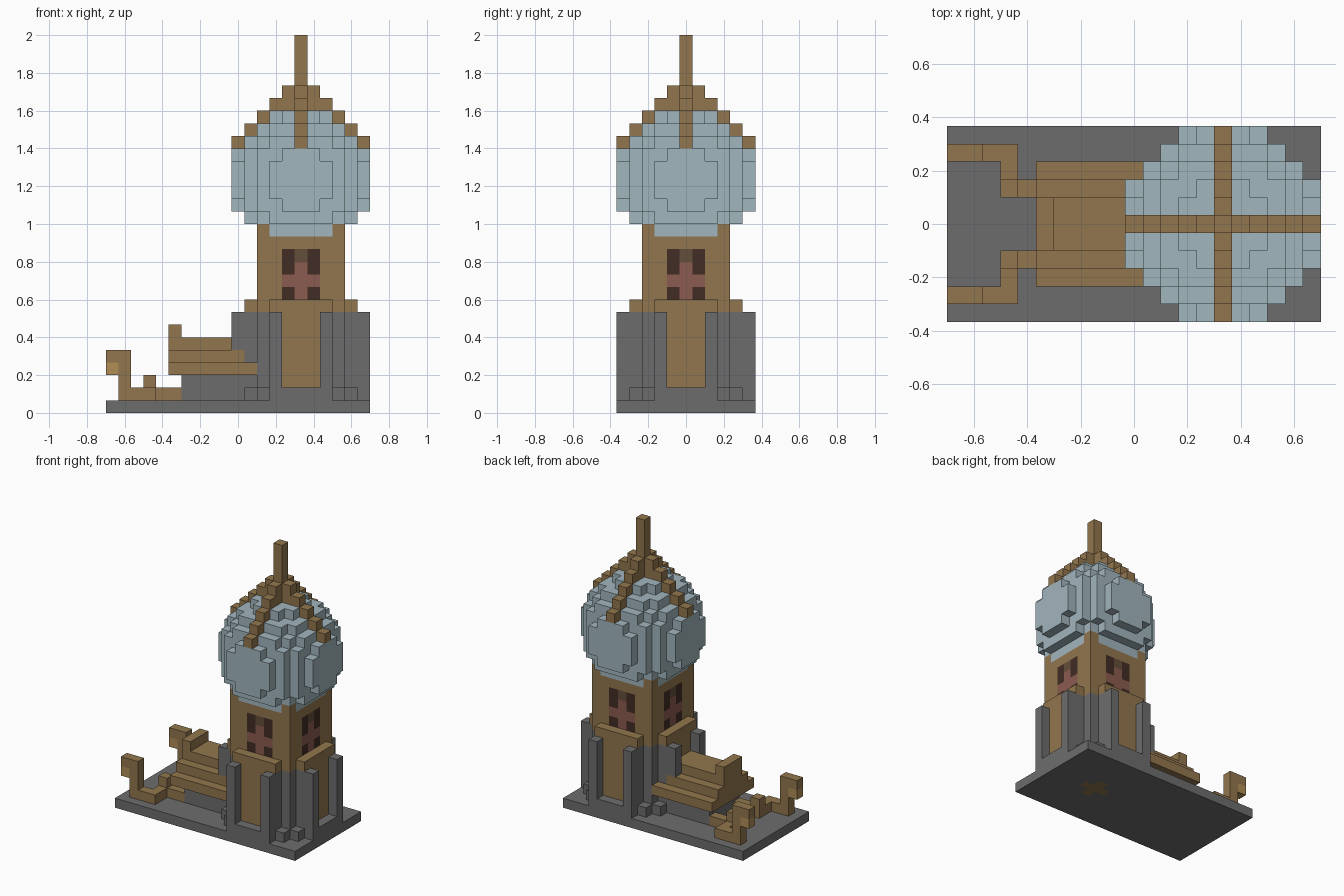
import bpy
import bmesh
from mathutils import Vector

if "Cube" in bpy.data.objects:
    bpy.data.objects.remove(bpy.data.objects["Cube"], do_unlink=True)

UNIT = 1 / 15          # edge of one block
CX, CY = 15, 5         # tower axis, in blocks
DOME_Z = 18            # dome centre layer

COLOURS = {
    "stone_grey": (0.152, 0.152, 0.152),
    "timber_brown": (0.285, 0.180, 0.075),
    "dome_blue": (0.355, 0.465, 0.51),
    "window_dark": (0.054, 0.026, 0.018),
    "window_rose": (0.258, 0.105, 0.08),
    "lintel_brown": (0.127, 0.076, 0.042),
    "lantern_gold": (0.434, 0.266, 0.091),
}
STONE, TIMBER, BLUE, DARK, ROSE, LINTEL, GOLD = range(len(COLOURS))

materials = []
for label, rgb in COLOURS.items():
    mat = bpy.data.materials.new(label)
    mat.use_nodes = True
    mat.diffuse_color = (*rgb, 1)
    bsdf = mat.node_tree.nodes["Principled BSDF"]
    bsdf.inputs["Base Color"].default_value = (*rgb, 1)
    bsdf.inputs["Roughness"].default_value = 0.9
    materials.append(mat)

grid = {}              # block position -> (part, colour)


def box(part, colour, xs, ys, zs):
    """Fill an inclusive range of blocks; later parts replace earlier ones."""
    for x in range(xs[0], xs[1] + 1):
        for y in range(ys[0], ys[1] + 1):
            for z in range(zs[0], zs[1] + 1):
                grid[x, y, z] = (part, colour)


def around(part, colour, out, side, zs):
    """Fill a column at a distance from the tower axis, on all four sides."""
    a, b = out, side
    for _ in range(4):
        box(part, colour, (CX + a, CX + a), (CY + b, CY + b), zs)
        a, b = -b, a


# Ground slab, with the tower core showing through underneath
box("base", STONE, (0, 20), (0, 10), (0, 0))
box("base", TIMBER, (CX - 1, CX + 1), (CY, CY), (0, 0))
box("base", TIMBER, (CX, CX), (CY - 1, CY + 1), (0, 0))

# Tower shaft: stone foot, timber above
box("tower", STONE, (12, 18), (2, 8), (1, 7))
box("tower", TIMBER, (12, 18), (2, 8), (8, 14))

# Windows flush in each wall
for side in (-1, 0, 1):
    around("windows", ROSE, 3, side, (9, 11))
for side in (-1, 1):
    around("windows", DARK, 3, side, (9, 9))
    around("windows", DARK, 3, side, (11, 12))
around("windows", LINTEL, 3, 0, (12, 12))

# Timber panels between stone buttresses, with a stone sill
for side in (-1, 0, 1):
    around("wall_panels", TIMBER, 4, side, (1, 8))
    around("buttresses", STONE, 5, side, (1, 1))
for side in (-2, 2):
    around("buttresses", STONE, 4, side, (1, 7))
    around("buttresses", STONE, 5, side, (1, 7))
    around("wall_panels", TIMBER, 4, side, (8, 8))

# Small stones at the tower corners
for side in (-3, 3):
    around("corner_stones", STONE, 4, side, (1, 1))

# Stepped porch on a stone plinth
box("porch_plinth", STONE, (6, 10), (3, 7), (1, 2))
box("porch_roof", TIMBER, (5, 11), (2, 2), (3, 3))
box("porch_roof", TIMBER, (5, 11), (8, 8), (3, 3))
box("porch_roof", TIMBER, (5, 10), (3, 7), (3, 4))
box("porch_roof", TIMBER, (5, 10), (4, 6), (5, 5))
box("porch_roof", TIMBER, (5, 5), (4, 6), (6, 6))

# Two bent railings ending in lantern posts
for s in (-1, 1):
    inner, mid, outer = [(CY + s * d,) * 2 for d in (2, 3, 4)]
    box("railings", TIMBER, (3, 5), inner, (1, 1))
    box("railings", TIMBER, (3, 3), inner, (2, 2))
    box("railings", TIMBER, (3, 3), mid, (1, 1))
    box("railings", TIMBER, (1, 3), outer, (1, 1))
    box("railings", TIMBER, (1, 1), outer, (2, 4))
    box("railings", TIMBER, (0, 0), outer, (4, 4))
    box("lanterns", GOLD, (0, 0), outer, (3, 3))

# Round dome
R = 5.5
for dx in range(-5, 6):
    for dy in range(-5, 6):
        for dz in range(-4, 6):
            if dx * dx + dy * dy + dz * dz <= R * R:
                grid[CX + dx, CY + dy, DOME_Z + dz] = ("dome", BLUE)

# Four stepped ribs climbing to the spire
for d in range(1, 6):
    around("dome_ribs", TIMBER, d, 0, (26 - d, 26 - d))
around("dome_ribs", TIMBER, 1, 0, (24, 24))
box("spire", TIMBER, (CX, CX), (CY, CY), (24, 29))

# Turn each part into a mesh of its exposed block faces
AXES = [Vector(v) for v in ((1, 0, 0), (0, 1, 0), (0, 0, 1))]
ORIGIN = Vector((10.5, 5.5, 0))


def build(part):
    bm = bmesh.new()
    for cell, (owner, colour) in grid.items():
        if owner != part:
            continue
        centre = Vector(cell) + Vector((0.5, 0.5, 0.5)) - ORIGIN
        for i in range(3):
            for s in (-1, 1):
                n = AXES[i] * s
                near = tuple(int(c) for c in Vector(cell) + n)
                if near in grid:
                    continue
                u, v = AXES[(i + 1) % 3] * s, AXES[(i + 2) % 3]
                corners = ((-1, -1), (1, -1), (1, 1), (-1, 1))
                face = bm.faces.new([
                    bm.verts.new((centre + (n + u * a + v * b) / 2) * UNIT)
                    for a, b in corners])
                face.material_index = colour
    bmesh.ops.remove_doubles(bm, verts=bm.verts[:], dist=UNIT / 100)
    mesh = bpy.data.meshes.new(part)
    bm.to_mesh(mesh)
    bm.free()
    for mat in materials:
        mesh.materials.append(mat)
    bpy.context.collection.objects.link(bpy.data.objects.new(part, mesh))


for part in sorted({owner for owner, _ in grid.values()}):
    build(part)
